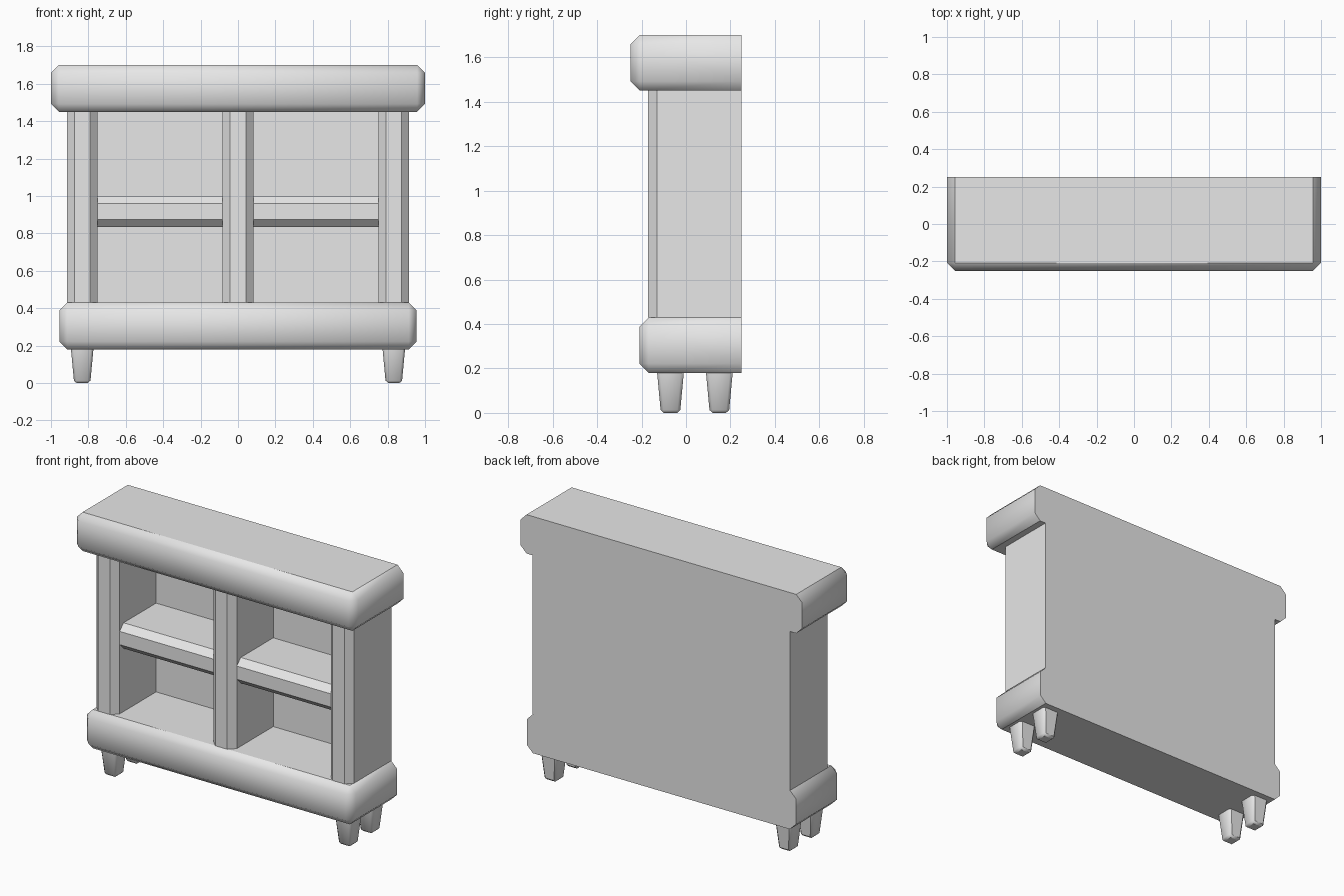
import bpy, bmesh
from mathutils import Vector

if "Cube" in bpy.data.objects:
    bpy.data.objects.remove(bpy.data.objects["Cube"], do_unlink=True)

grey = bpy.data.materials.new("plain_grey")
grey.use_nodes = True
colour = (0.8, 0.8, 0.8, 1)
grey.diffuse_color = colour
grey.node_tree.nodes["Principled BSDF"].inputs["Base Color"].default_value = colour


def finish(name, bm, smooth):
    """Store the mesh; smooth parts keep crisp top, bottom and back borders."""
    bmesh.ops.recalc_face_normals(bm, faces=bm.faces)
    bm.normal_update()
    for f in bm.faces:
        f.smooth = smooth
    for e in bm.edges:
        if any(abs(f.normal.z) > 0.99 or f.normal.y > 0.99 for f in e.link_faces):
            e.smooth = False
    mesh = bpy.data.meshes.new(name)
    bm.to_mesh(mesh)
    bm.free()
    mesh.materials.append(grey)
    ob = bpy.data.objects.new(name, mesh)
    bpy.context.collection.objects.link(ob)
    return ob


def box(name, lo, hi, chamfer=0, pick=None, smooth=False, taper=1):
    """Box between two corners, chamfered on the edges chosen by pick(mid, direction)."""
    lo, hi = Vector(lo), Vector(hi)
    centre, size = (lo + hi) / 2, hi - lo
    bm = bmesh.new()
    bmesh.ops.create_cube(bm, size=1)
    for v in bm.verts:
        k = taper if v.co.z < 0 else 1
        v.co = Vector((v.co.x * size.x * k, v.co.y * size.y * k, v.co.z * size.z)) + centre
    if pick:
        edges = []
        for e in bm.edges:
            a, b = (v.co for v in e.verts)
            if pick((a + b) / 2 - centre, (b - a).normalized()):
                edges.append(e)
        bmesh.ops.bevel(bm, geom=edges, offset=chamfer, segments=1,
                        affect='EDGES', clamp_overlap=True)
    return finish(name, bm, smooth)


# Edge rules
def not_back(mid, d):
    return mid.y < 0.1


def front_upright(mid, d):
    return mid.y < -0.1 and abs(d.z) > 0.9


def front_long(mid, d):
    return mid.y < -0.1 and abs(d.x) > 0.9


def not_top(mid, d):
    return mid.z < 0.05


BACK = 0.25

# Heavy top and base slabs
box("top_slab", (-1, -0.25, 1.45), (1, BACK, 1.7), 0.042, not_back, True)
box("base_slab", (-0.955, -0.21, 0.18), (0.955, BACK, 0.43), 0.042, not_back, True)

# Uprights
for name, x in (("right_side", -0.8325), ("middle_divider", 0), ("left_side", 0.8325)):
    box(name, (x - 0.0825, -0.17, 0.43), (x + 0.0825, BACK, 1.45), 0.04, front_upright)

# Back panel and shelves
box("back_panel", (-0.76, 0.24, 0.43), (0.76, BACK, 1.45))
for name, x in (("right_shelf", -0.4175), ("left_shelf", 0.4175)):
    box(name, (x - 0.335, -0.13, 0.835), (x + 0.335, 0.24, 1.0), 0.04, front_long)

# Tapered feet
for side, x in (("right", -0.833), ("left", 0.833)):
    for end, y in (("front", -0.07), ("back", 0.15)):
        box(f"{side}_{end}_foot", (x - 0.06, y - 0.06, 0), (x + 0.06, y + 0.06, 0.18),
            0.013, not_top, True, 0.72)
